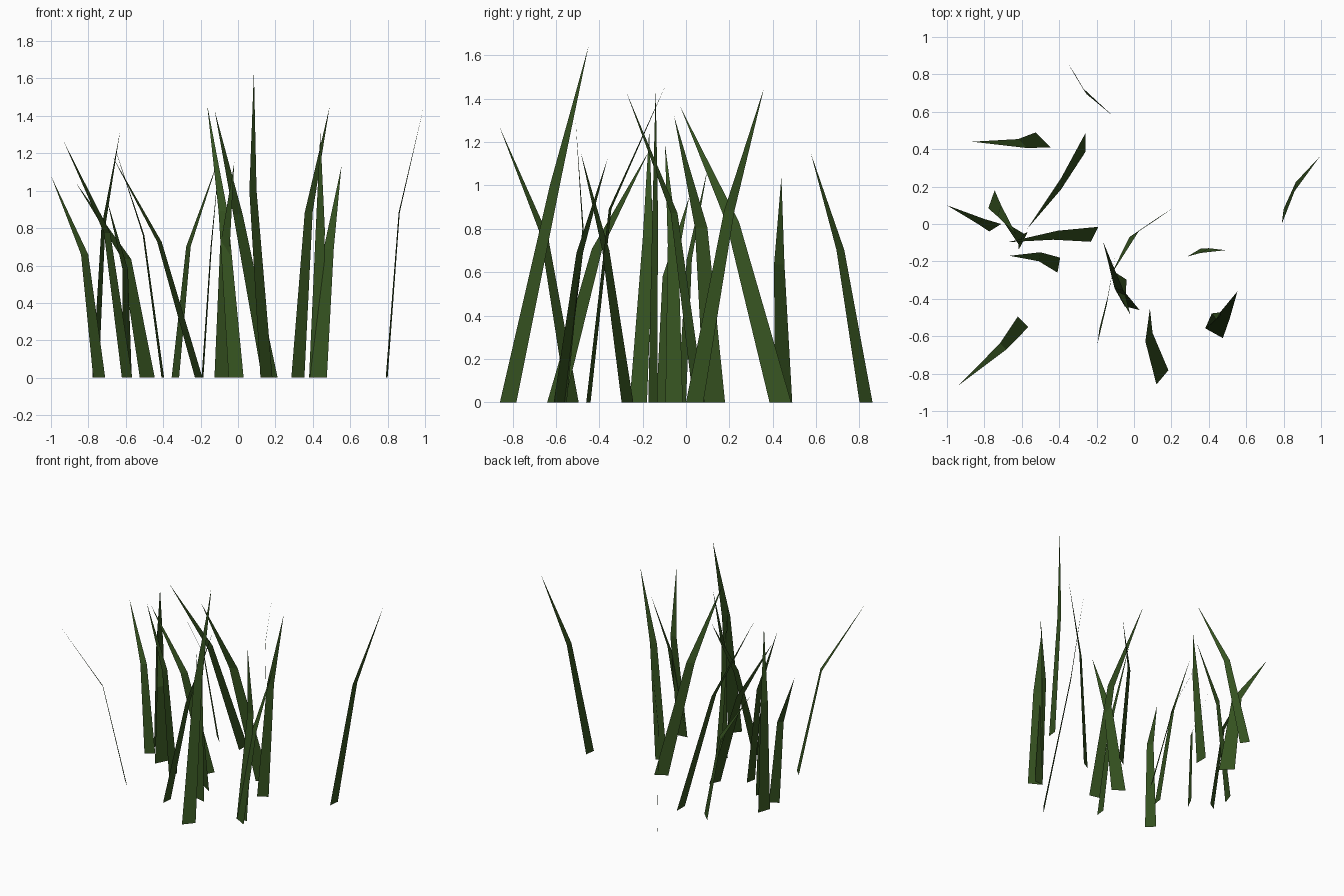
import bpy
import bmesh
from mathutils import Vector

# Remove the default cube only
default_cube = bpy.data.objects.get("Cube")
if default_cube:
    bpy.data.objects.remove(default_cube, do_unlink=True)

# Single grass colour
GRASS_COLOUR = (0.035, 0.083, 0.014, 1)
grass_green = bpy.data.materials.new("grass_green")
grass_green.use_nodes = True
grass_green.diffuse_color = GRASS_COLOUR
shader = grass_green.node_tree.nodes["Principled BSDF"]
shader.inputs["Base Color"].default_value = GRASS_COLOUR

BEND_HEIGHT = .61   # share of the height where every blade bends
BEND_WIDTH = .6     # width left at the bend


def grass_blade(name, foot, half_edge, bend, tip, height):
    """Flat blade: a tapering quad from the ground to the bend, then a pointed tip."""
    foot = Vector((*foot, 0))
    edge = Vector((*half_edge, 0))
    bend = Vector((*bend, height * BEND_HEIGHT))
    tip = Vector((*tip, height))

    bm = bmesh.new()
    foot_a, foot_b, bend_a, bend_b, point = [
        bm.verts.new(p) for p in (
            foot - edge, foot + edge,
            bend - edge * BEND_WIDTH, bend + edge * BEND_WIDTH, tip)]
    bm.faces.new((foot_a, foot_b, bend_b, bend_a))
    bm.faces.new((bend_a, bend_b, point))

    mesh = bpy.data.meshes.new(name)
    bm.to_mesh(mesh)
    bm.free()
    mesh.materials.append(grass_green)
    blade = bpy.data.objects.new(name, mesh)
    bpy.context.collection.objects.link(blade)


# Blades at the back
grass_blade("back_blade", foot=(-.335, .83), half_edge=(.02, -.03),
            bend=(-.265, .712), tip=(-.11, .575), height=1.15)
grass_blade("back_right_low_blade", foot=(-.485, .45), half_edge=(.04, -.04),
            bend=(-.595, .43), tip=(-.865, .44), height=1.04)
grass_blade("back_right_tall_blade", foot=(-.26, .435), half_edge=(0, .05),
            bend=(-.39, .215), tip=(-.57, -.025), height=1.36)

# Blades on the left
grass_blade("far_left_blade", foot=(.795, .04), half_edge=(.005, .04),
            bend=(.862, .2), tip=(.993, .36), height=1.45)
grass_blade("left_blade", foot=(.32, -.153), half_edge=(.035, .021),
            bend=(.378, -.142), tip=(.49, -.14), height=1.45)
grass_blade("left_front_low_blade", foot=(.43, -.585), half_edge=(.045, -.025),
            bend=(.485, -.49), tip=(.553, -.36), height=1.13)
grass_blade("left_front_tall_blade", foot=(.42, -.555), half_edge=(.04, .005),
            bend=(.44, -.475), tip=(.44, -.51), height=1.31)

# Blades in the middle
grass_blade("front_blade", foot=(.152, -.82), half_edge=(.032, .038),
            bend=(.08, -.605), tip=(.085, -.45), height=1.64)
grass_blade("middle_blade", foot=(.17, .06), half_edge=(.042, .026),
            bend=(0, -.055), tip=(-.125, -.275), height=1.43)
grass_blade("middle_tall_blade", foot=(-.01, -.45), half_edge=(.04, -.01),
            bend=(-.08, -.35), tip=(-.165, -.095), height=1.46)
grass_blade("middle_low_blade", foot=(-.083, -.27), half_edge=(.043, -.027),
            bend=(-.07, -.37), tip=(-.02, -.485), height=1.15)
grass_blade("middle_narrow_blade", foot=(-.19, -.6), half_edge=(.005, .04),
            bend=(-.143, -.41), tip=(-.1, -.17), height=1.16)

# Blades on the right
grass_blade("right_front_blade", foot=(-.593, -.523), half_edge=(.028, -.028),
            bend=(-.7, -.655), tip=(-.935, -.86), height=1.27)
grass_blade("far_right_blade", foot=(-.742, -.02), half_edge=(.032, .02),
            bend=(-.82, .015), tip=(-1, .1), height=1.08)
grass_blade("right_tall_blade", foot=(-.762, .132), half_edge=(.017, .048),
            bend=(-.72, .07), tip=(-.63, -.055), height=1.32)
grass_blade("right_inner_blade", foot=(-.21, -.055), half_edge=(.02, .04),
            bend=(-.42, -.06), tip=(-.675, -.097), height=1.19)
grass_blade("right_middle_blade", foot=(-.402, -.22), half_edge=(.007, .04),
            bend=(-.505, -.175), tip=(-.665, -.17), height=1.25)
grass_blade("right_low_blade", foot=(-.592, -.09), half_edge=(.024, .047),
            bend=(-.603, -.08), tip=(-.7, .015), height=.95)
